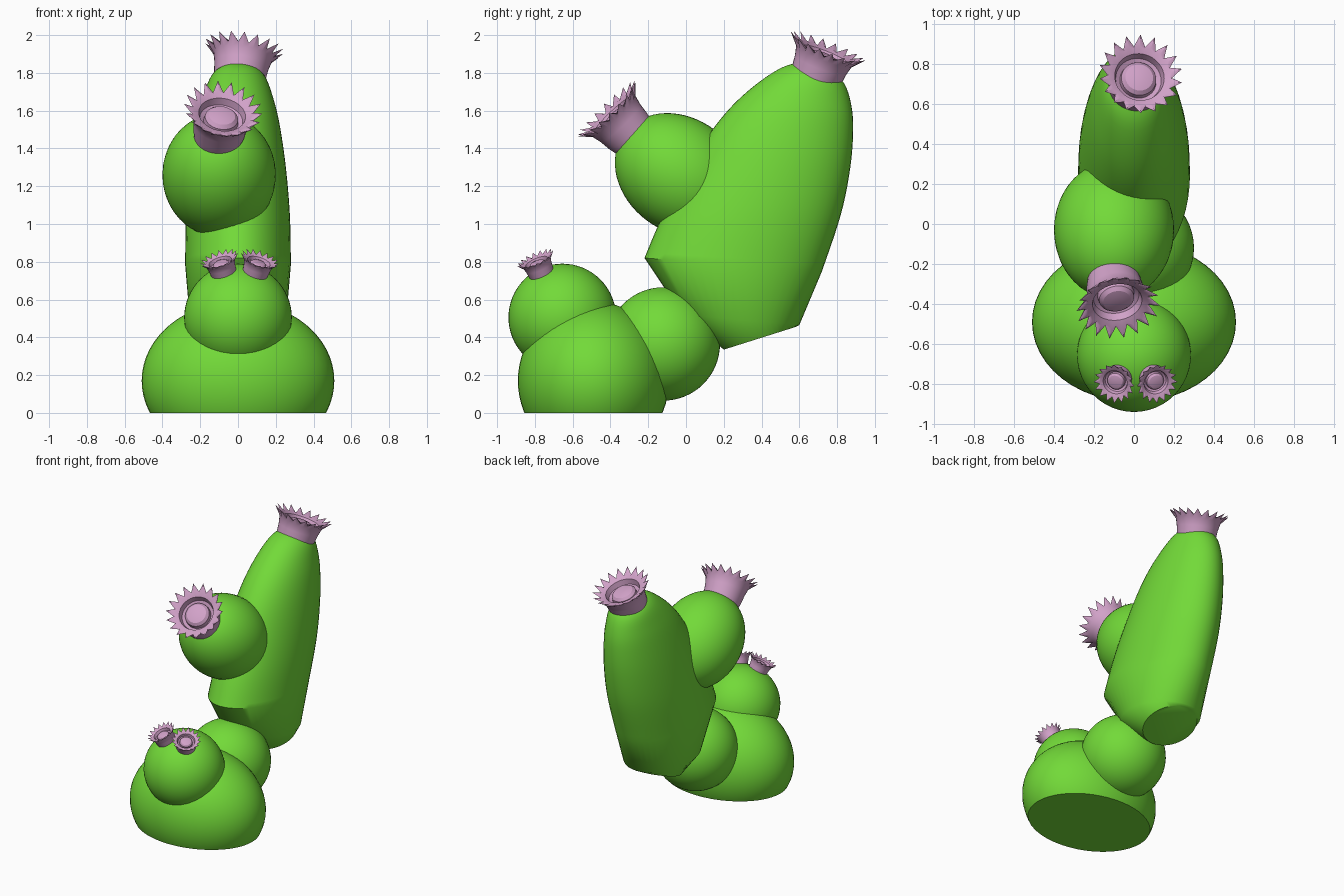
import bpy, bmesh, math
from mathutils import Vector, Matrix

if "Cube" in bpy.data.objects:
    bpy.data.objects.remove(bpy.data.objects["Cube"], do_unlink=True)


def material(name, rgb):
    m = bpy.data.materials.new(name)
    m.use_nodes = True
    color = (*rgb, 1)
    m.diffuse_color = color
    m.node_tree.nodes["Principled BSDF"].inputs["Base Color"].default_value = color
    return m


green = material("cactus green", (0.17, 0.70, 0.04))
pink = material("blossom pink", (0.64, 0.36, 0.58))


def finish(name, bm, mat, angle=35):
    bmesh.ops.recalc_face_normals(bm, faces=bm.faces)
    mesh = bpy.data.meshes.new(name)
    bm.to_mesh(mesh)
    bm.free()
    mesh.materials.append(mat)
    ob = bpy.data.objects.new(name, mesh)
    bpy.context.collection.objects.link(ob)
    bpy.ops.object.select_all(action="DESELECT")
    ob.select_set(True)
    bpy.context.view_layer.objects.active = ob
    bpy.ops.object.shade_smooth_by_angle(angle=math.radians(angle))
    return ob


def pose(center, axis):
    turn = Vector(axis).to_track_quat("Z", "Y").to_matrix().to_4x4()
    return Matrix.Translation(center) @ turn


def lobe(name, center, radii, axis=(0, 0, 1), cut=False):
    """Ellipsoid with its z radius along the axis, optionally cut at the ground."""
    bm = bmesh.new()
    bmesh.ops.create_uvsphere(bm, u_segments=48, v_segments=32, radius=1)
    scale = Matrix.Diagonal((*radii, 1))
    place = Matrix.Translation(center) if axis == (0, 0, 1) else pose(center, axis)
    bmesh.ops.transform(bm, matrix=place @ scale, verts=bm.verts)
    if cut:
        geom = bm.verts[:] + bm.edges[:] + bm.faces[:]
        bmesh.ops.bisect_plane(bm, geom=geom, plane_co=(0, 0, 0),
                               plane_no=(0, 0, 1), clear_inner=True)
        rim = [e for e in bm.edges if e.is_boundary]
        bmesh.ops.contextual_create(bm, geom=rim)
    return finish(name, bm, green)


def bridge(bm, rings):
    for a, b in zip(rings, rings[1:]):
        n = len(a)
        for i in range(n):
            j = (i + 1) % n
            bm.faces.new((a[i], a[j], b[j], b[i]))


def spline(p0, p1, p2, p3, t):
    return [0.5 * (2 * b + (c - a) * t + (2 * a - 5 * b + 4 * c - d) * t * t
                   + (3 * b - a - 3 * c + d) * t ** 3)
            for a, b, c, d in zip(p0, p1, p2, p3)]


# Rounded lobes of the plant
lobe("base_lobe", (0, -0.49, 0.17), (0.51, 0.40, 0.42), cut=True)
lobe("connecting_lobe", (0, -0.12, 0.365), (0.3, 0.3, 0.3))
lobe("front_bud", (0, -0.655, 0.505), (0.285, 0.285, 0.285))
lobe("upper_arm", (-0.1, -0.03, 1.26), (0.3, 0.3, 0.37), (0, -0.8, 0.6))

# Leaning stem: each station is front y, front z, back y, back z, half width
stations = [
    (0.20, 0.335, 0.58, 0.455, 0.19),
    (-0.02, 0.52, 0.60, 0.465, 0.255),
    (-0.22, 0.82, 0.72, 0.75, 0.28),
    (-0.13, 1.03, 0.82, 1.05, 0.275),
    (0.00, 1.27, 0.87, 1.30, 0.255),
    (0.14, 1.50, 0.885, 1.50, 0.225),
    (0.30, 1.68, 0.875, 1.63, 0.19),
    (0.50, 1.825, 0.84, 1.74, 0.14),
    (0.66, 1.865, 0.77, 1.82, 0.06),
]
smooth = list(stations[:2])
curved = stations[2:]
for i in range(len(curved) - 1):
    quad = [curved[max(0, min(len(curved) - 1, k))] for k in range(i - 1, i + 3)]
    smooth += [spline(*quad, s / 5) for s in range(5)]
smooth.append(curved[-1])

bm = bmesh.new()
rings = []
for fy, fz, by, bz, half in smooth:
    ring = []
    for i in range(48):
        a = math.tau * i / 48
        t = 0.5 + 0.5 * math.sin(a)
        ring.append(bm.verts.new((half * math.cos(a),
                                  fy + (by - fy) * t, fz + (bz - fz) * t)))
    rings.append(ring)
bridge(bm, rings)
bm.faces.new(rings[0])
bm.faces.new(rings[-1])
finish("leaning_stem", bm, green, 40)

# Blossom section: radius, height, extra radius and height at petal tips
section = [
    (0.125, -0.06, 0, 0), (0.138, 0, 0, 0), (0.145, 0.06, 0, 0),
    (0.157, 0.11, 0, 0), (0.163, 0.13, 0.048, 0.04),
    (0.148, 0.135, 0.012, 0.01), (0.125, 0.125, 0, 0),
    (0.115, 0.085, 0, 0), (0.092, 0.07, 0, 0), (0.088, 0.1, 0, 0),
    (0.07, 0.118, 0, 0), (0.035, 0.126, 0, 0),
]


def blossom(name, center, axis, size, petals=18):
    bm = bmesh.new()
    rings = []
    n = petals * 2
    for r, h, dr, dh in section:
        ring = []
        for i in range(n):
            a = math.tau * i / n
            tip = i % 2
            rad = r + dr * tip
            ring.append(bm.verts.new((rad * math.cos(a), rad * math.sin(a), h + dh * tip)))
        rings.append(ring)
    bridge(bm, rings)
    bm.faces.new(rings[0])
    bm.faces.new(rings[-1])
    bmesh.ops.transform(bm, matrix=pose(center, axis) @ Matrix.Scale(size, 4),
                        verts=bm.verts)
    finish(name, bm, pink, 30)


blossom("stem_blossom", (0.01, 0.69, 1.785), (0.14, 0.36, 0.92), 1.0)
blossom("arm_blossom", (-0.1, -0.305, 1.49), (0.13, -0.69, 0.72), 1.0)
for side, label in ((-1, "right"), (1, "left")):
    blossom(f"{label}_bud_blossom", (side * 0.085 + 0.008, -0.768, 0.745),
            (side * 0.28, -0.38, 0.88), 0.5, 16)
